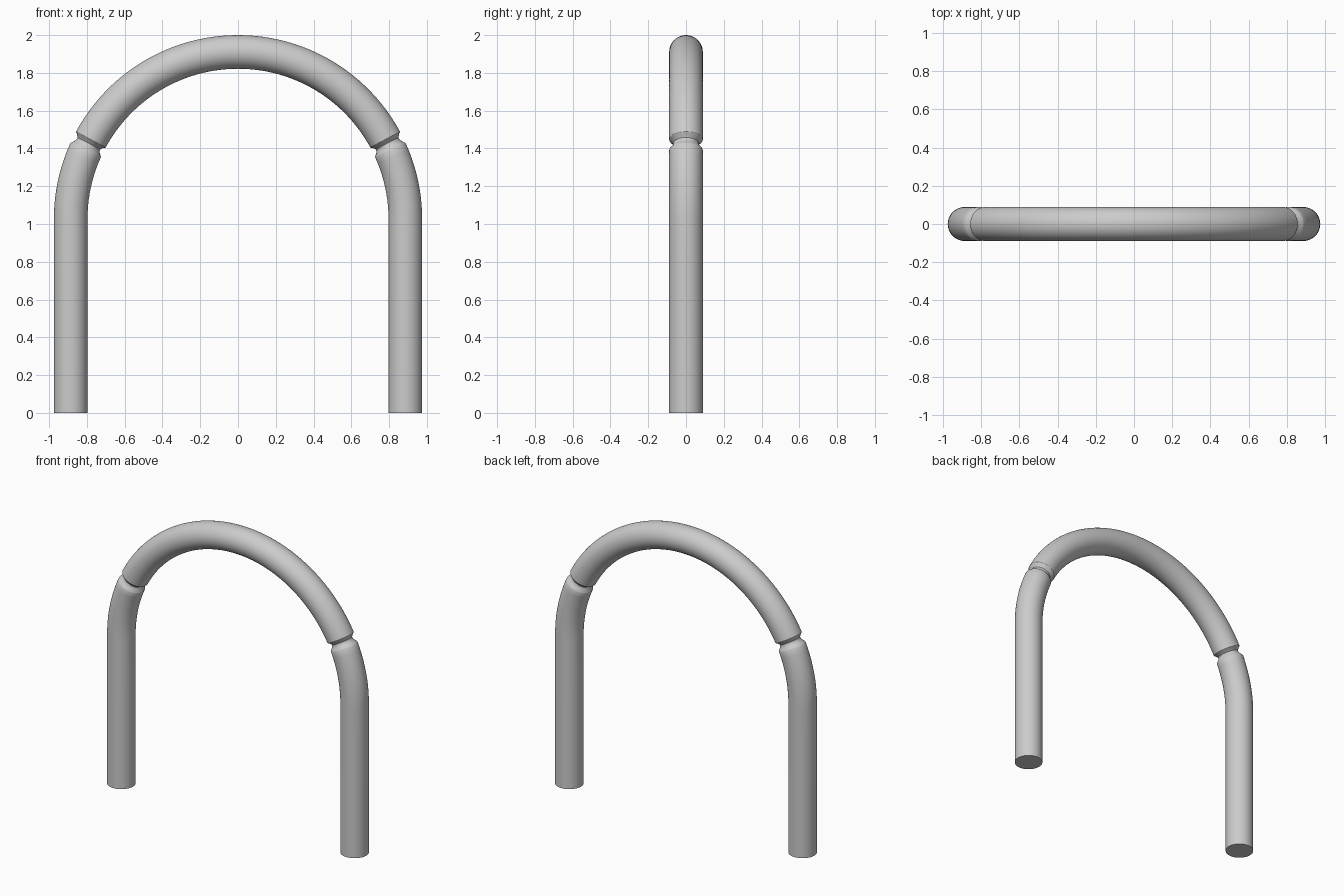
import bpy, bmesh, math

if "Cube" in bpy.data.objects:
    bpy.data.objects.remove(bpy.data.objects["Cube"])

R, TUBE, ZC, SIDES = 0.886, 0.089, 1.025, 48

# Path stations (x, z, tangent angle, tube radius): leg foot, bend, grooved joint, half of the crown
half = [(R, 0.0, 0.0, TUBE), (R, 0.5, 0.0, TUBE)]


def arc(deg, radius=TUBE):
    a = math.radians(deg)
    return (R * math.cos(a), ZC + R * math.sin(a), a, radius)


half += [arc(i * 24.3 / 10) for i in range(11)]
half += [arc(24.7, 0.086), arc(25.6, 0.074), arc(26.3, 0.068),
         arc(27.0, 0.068), arc(27.9, 0.079), arc(28.3, 0.087)]
half += [arc(28.5 + i * 61.5 / 24) for i in range(25)]
path = half + [(-x, z, math.pi - a, r) for x, z, a, r in reversed(half[:-1])]

# Sweep a round section along the path
bm = bmesh.new()
rings = []
for x, z, a, r in path:
    ring = []
    for k in range(SIDES):
        t = 2 * math.pi * k / SIDES
        d = r * math.cos(t)
        ring.append(bm.verts.new((x + d * math.cos(a), r * math.sin(t), z + d * math.sin(a))))
    rings.append(ring)
for p, q in zip(rings, rings[1:]):
    for k in range(SIDES):
        n = (k + 1) % SIDES
        bm.faces.new((p[k], p[n], q[n], q[k]))

# Foot caps
bm.faces.new(rings[0])
bm.faces.new(rings[-1])
bmesh.ops.recalc_face_normals(bm, faces=bm.faces)

mesh = bpy.data.meshes.new("tube_arch")
bm.to_mesh(mesh)
bm.free()
obj = bpy.data.objects.new("tube_arch", mesh)
bpy.context.collection.objects.link(obj)
bpy.context.view_layer.objects.active = obj
obj.select_set(True)
bpy.ops.object.shade_smooth_by_angle(angle=math.radians(30))
